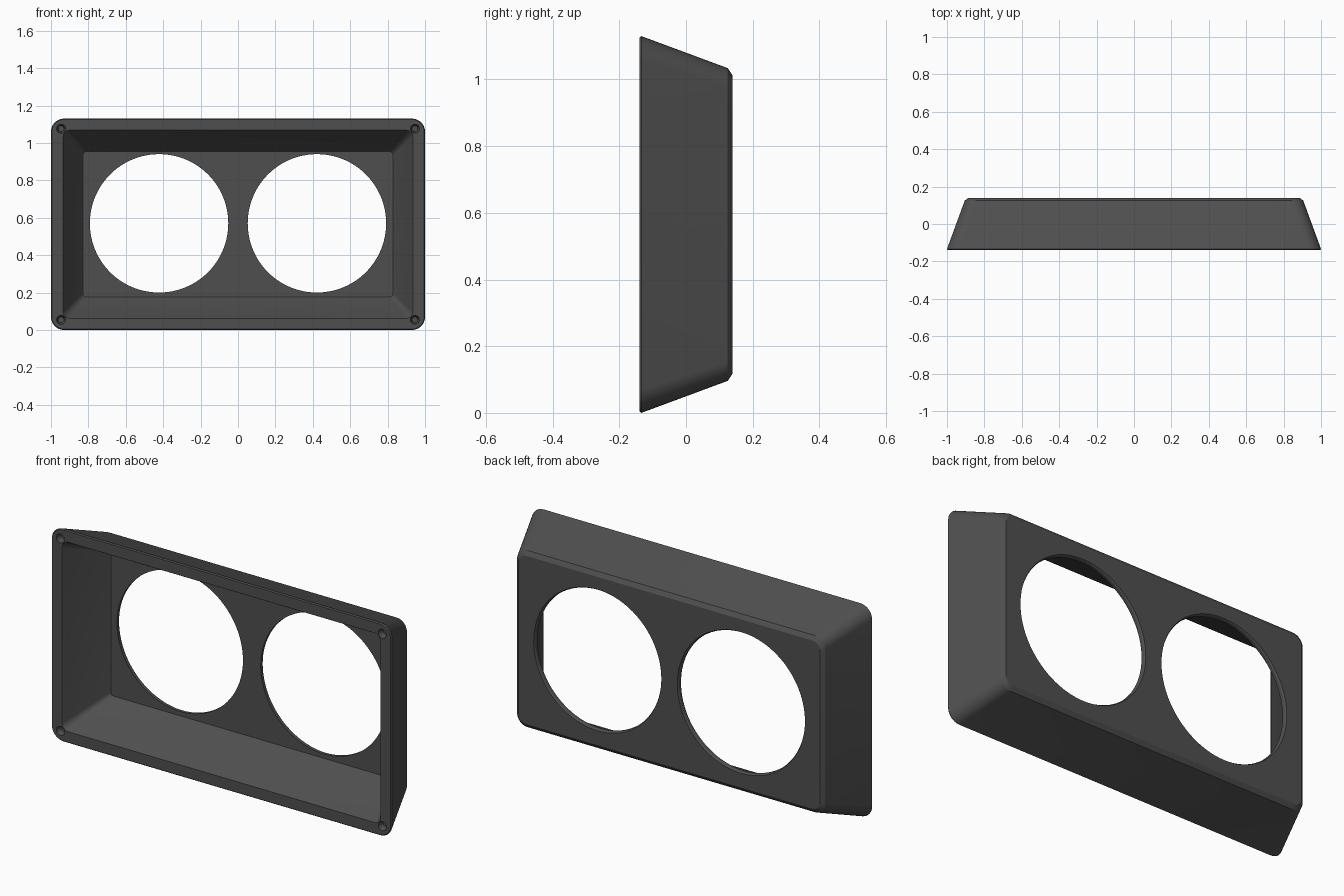
import bpy, bmesh, math

if "Cube" in bpy.data.objects:
    bpy.data.objects.remove(bpy.data.objects["Cube"])

ZC = 0.565          # centre height of the bezel
SEG = 8             # segments per rounded corner

charcoal = bpy.data.materials.new("charcoal_plastic")
charcoal.diffuse_color = (0.078, 0.078, 0.078, 1.0)
charcoal.use_nodes = True
charcoal.node_tree.nodes["Principled BSDF"].inputs["Base Color"].default_value = charcoal.diffuse_color


def rounded_rect(hx, hz, r):
    """Outline of a rounded rectangle in the x-z plane."""
    pts = []
    for k, (sx, sz) in enumerate([(1, 1), (-1, 1), (-1, -1), (1, -1)]):
        for i in range(SEG + 1):
            a = math.pi / 2 * (k + i / SEG)
            pts.append((sx * (hx - r) + r * math.cos(a),
                        sz * (hz - r) + r * math.sin(a)))
    return pts


def circle(r, n):
    return [(r * math.cos(2 * math.pi * i / n), r * math.sin(2 * math.pi * i / n))
            for i in range(n)]


def loft(name, sections, cx=0.0, cz=ZC):
    """Skin a closed solid through (y, outline) sections."""
    bm = bmesh.new()
    rings = [[bm.verts.new((cx + x, y, cz + z)) for x, z in pts]
             for y, pts in sections]
    n = len(rings[0])
    for a, b in zip(rings, rings[1:]):
        for i in range(n):
            j = (i + 1) % n
            bm.faces.new((a[i], a[j], b[j], b[i]))
    bm.faces.new(rings[0])
    bm.faces.new(rings[-1])
    bmesh.ops.recalc_face_normals(bm, faces=bm.faces)
    mesh = bpy.data.meshes.new(name)
    bm.to_mesh(mesh)
    bm.free()
    mesh.materials.append(charcoal)
    obj = bpy.data.objects.new(name, mesh)
    bpy.context.collection.objects.link(obj)
    return obj


# Tapered housing: back plate, outer walls, front rim, then cavity to its floor
shell = [
    (0.14, 0.885, 0.447, 0.045),
    (0.125, 0.905, 0.469, 0.06),
    (-0.134, 1.0, 0.565, 0.07),
    (-0.14, 0.995, 0.56, 0.065),
    (-0.14, 0.935, 0.503, 0.035),
    (-0.125, 0.926, 0.494, 0.035),
    (0.108, 0.836, 0.396, 0.02),
    (0.116, 0.828, 0.388, 0.015),
]
housing = loft("housing", [(y, rounded_rect(hx, hz, r)) for y, hx, hz, r in shell])

# Cutters: two large round openings and four corner screw holes
cutters = []
for s in (-1, 1):
    cutters.append(loft("opening_cutter",
                        [(y, circle(r, 96)) for y, r in
                         ((0.05, 0.37), (0.132, 0.37), (0.148, 0.38))],
                        s * 0.422, 0.57))
    for t in (-1, 1):
        cutters.append(loft("screw_hole_cutter",
                            [(y, circle(r, 24)) for y, r in
                             ((-0.17, 0.024), (-0.135, 0.024), (-0.11, 0.015))],
                            s * 0.946, ZC + t * 0.511))

bpy.context.view_layer.objects.active = housing
housing.select_set(True)
for c in cutters:
    mod = housing.modifiers.new("cut", 'BOOLEAN')
    mod.operation = 'DIFFERENCE'
    mod.solver = 'EXACT'
    mod.object = c
    bpy.ops.object.modifier_apply(modifier=mod.name)
for c in cutters:
    bpy.data.objects.remove(c, do_unlink=True)

bpy.ops.object.shade_smooth_by_angle(angle=math.radians(25))
